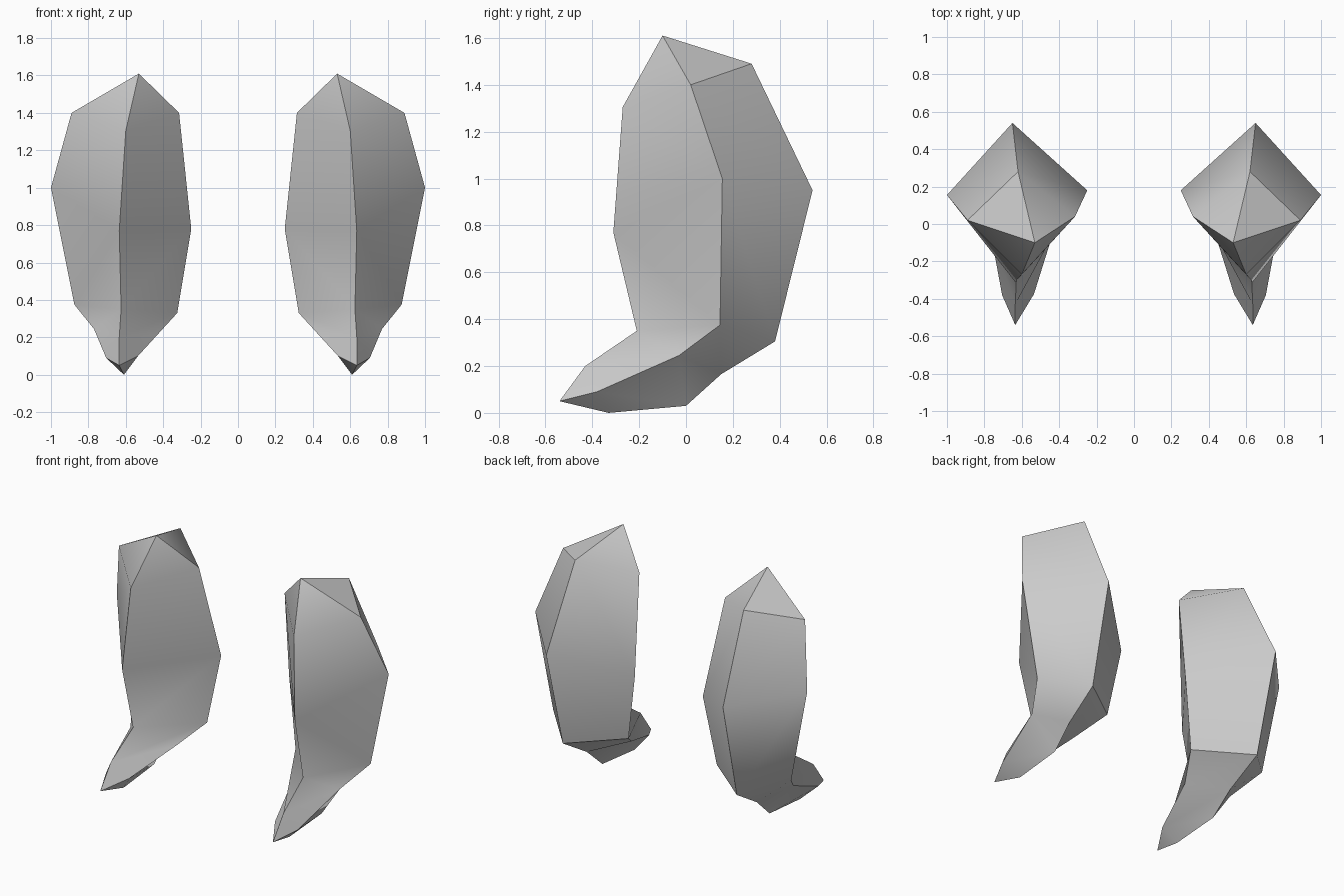
import bpy, bmesh, math

if "Cube" in bpy.data.objects:
    bpy.data.objects.remove(bpy.data.objects["Cube"])

# Four-sided cross-sections from top to toe: front, outer, back, inner corners
RINGS = [
    [(.60, -.27, 1.305), (.89, .02, 1.40), (.62, .28, 1.49), (.315, .04, 1.40)],
    [(.635, -.31, .77), (1.0, .155, 1.0), (.65, .54, .95), (.25, .18, .78)],
    [(.625, -.21, .35), (.875, .145, .375), (.64, .38, .305), (.325, .14, .33)],
    [(.635, -.43, .20), (.77, -.03, .245), (.625, .15, .165), (.43, -.04, .215)],
    [(.635, -.54, .05), (.705, -.38, .09), (.615, 0, .03), (.535, -.375, .10)],
]
TOP_POINT = (.53, -.10, 1.61)
SOLE_POINT = (.61, -.33, 0)

bm = bmesh.new()
rings = [[bm.verts.new(p) for p in ring] for ring in RINGS]

# Leg walls
for a, b in zip(rings, rings[1:]):
    for i in range(4):
        j = (i + 1) % 4
        bm.faces.new((a[i], b[i], b[j], a[j]))

# Pointed ends at hip and sole
for ring, tip in ((rings[0], TOP_POINT), (rings[-1], SOLE_POINT)):
    apex = bm.verts.new(tip)
    for i in range(4):
        bm.faces.new((ring[i], ring[(i + 1) % 4], apex))

bmesh.ops.recalc_face_normals(bm, faces=bm.faces)
mesh = bpy.data.meshes.new("legs")
bm.to_mesh(mesh)
bm.free()

legs = bpy.data.objects.new("legs", mesh)
bpy.context.collection.objects.link(legs)

# Soft facets with hard long ridges
bpy.context.view_layer.objects.active = legs
legs.select_set(True)
bpy.ops.object.shade_smooth_by_angle(angle=math.radians(40))

# Opposite leg
mirror = legs.modifiers.new("opposite_leg", 'MIRROR')
mirror.use_mirror_merge = False
